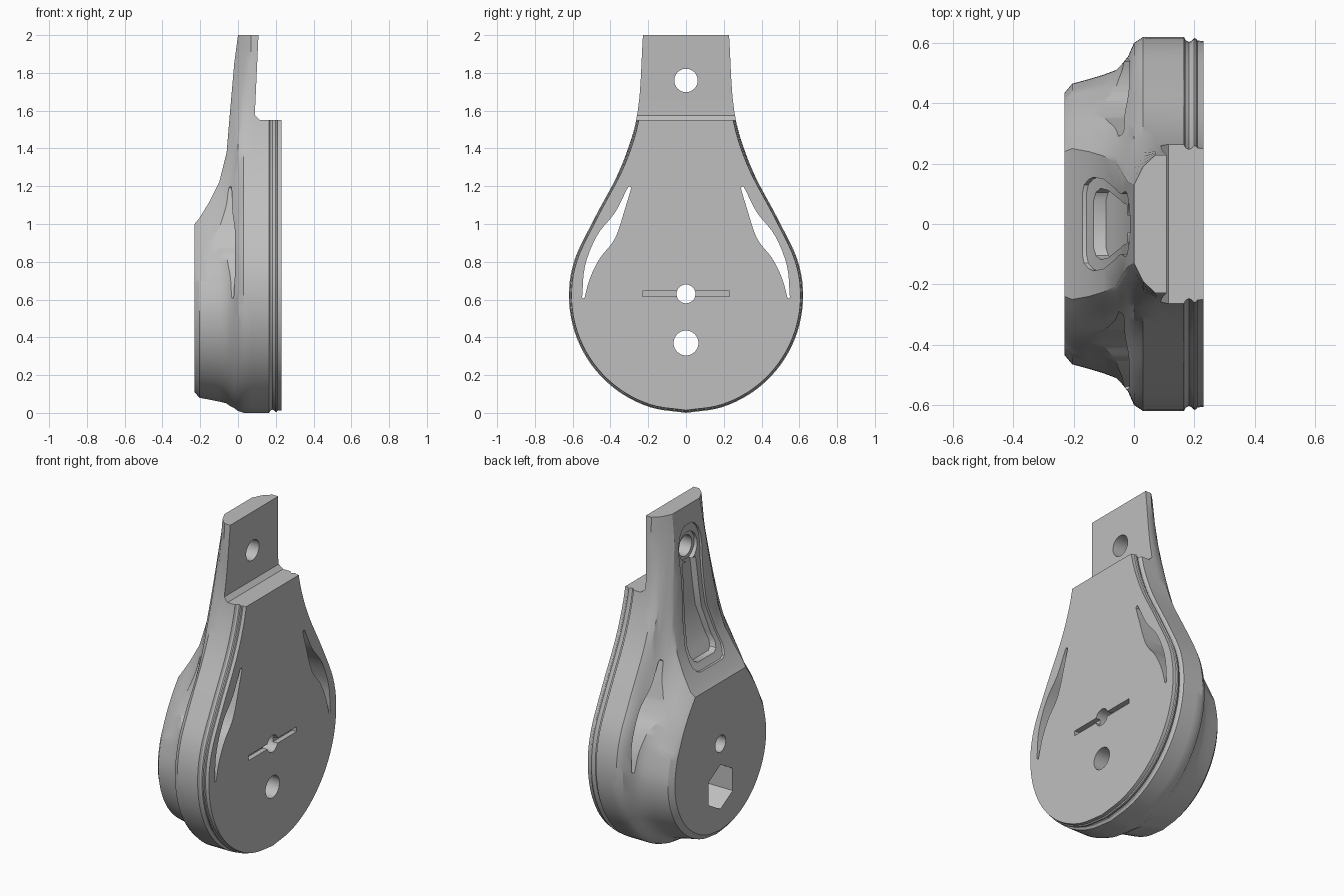
import bpy, bmesh, math
from mathutils import Vector

cube = bpy.data.objects.get("Cube")
if cube:
    bpy.data.objects.remove(cube, do_unlink=True)

grey = bpy.data.materials.new("plain grey")
grey.use_nodes = True
grey.diffuse_color = (0.52, 0.52, 0.52, 1)
grey.node_tree.nodes["Principled BSDF"].inputs["Base Color"].default_value = grey.diffuse_color


def loft(name, rings):
    """Closed solid skinned through matching rings of points."""
    bm = bmesh.new()
    rows = [[bm.verts.new(p) for p in ring] for ring in rings]
    count = len(rows[0])
    for a, b in zip(rows, rows[1:]):
        for i in range(count):
            j = (i + 1) % count
            bm.faces.new((a[i], a[j], b[j], b[i]))
    bm.faces.new(rows[0])
    bm.faces.new(rows[-1][::-1])
    bmesh.ops.recalc_face_normals(bm, faces=bm.faces)
    mesh = bpy.data.meshes.new(name)
    bm.to_mesh(mesh)
    bm.free()
    mesh.materials.append(grey)
    obj = bpy.data.objects.new(name, mesh)
    bpy.context.collection.objects.link(obj)
    return obj


def prism(name, points, x0, x1):
    """Side outline (y, z) extruded along x."""
    return loft(name, [[(x, y, z) for y, z in points] for x in (x0, x1)])


def circle(z, radius, sides=40):
    angles = [math.tau * i / sides + math.pi / 2 for i in range(sides)]
    return [(radius * math.cos(a), z + radius * math.sin(a)) for a in angles]


def smooth_path(points, steps):
    """Catmull-Rom curve through the points."""
    pts = [Vector(p) for p in points]
    pts = [2 * pts[0] - pts[1]] + pts + [2 * pts[-1] - pts[-2]]
    out = []
    for a, b, c, d in zip(pts, pts[1:], pts[2:], pts[3:]):
        for i in range(steps):
            t = i / steps
            out.append(b + (c - a) * t / 2 + (2 * a - 5 * b + 4 * c - d) * t * t / 2
                       + (3 * b - a - 3 * c + d) * t ** 3 / 2)
    return out + [pts[-2]]


def lerp_table(table, v):
    for (a, fa), (b, fb) in zip(table, table[1:]):
        if v <= b:
            return fa + (fb - fa) * (v - a) / (b - a)
    return table[-1][1]


def outline(x, radius, cz, shoulder, inset=0):
    """Teardrop contour: round bottom, curved shoulders, flat top."""
    arc = [math.radians(-90 + 18 * i) for i in range(7)]
    keys = [((radius - inset) * math.cos(a), cz + (radius - inset) * math.sin(a)) for a in arc]
    keys += [(y - inset, z) for y, z in shoulder]
    half = smooth_path(keys, 5)
    return [(x, y, z) for y, z in half] + [(x, -y, z) for y, z in half[:0:-1]]


# Contours from the raised hub to the neck: depth, radius, centre height, shoulder
layers = [
    (-.23, .435, .545, [(.39, .74), (.35, .83), (.3, .915), (.24, 1)]),
    (-.205, .465, .545, [(.415, .75), (.37, .84), (.315, .935), (.25, 1.03)]),
    (-.15, .48, .55, [(.425, .78), (.375, .89), (.31, 1), (.24, 1.12)]),
    (-.1, .495, .555, [(.435, .81), (.375, .94), (.3, 1.07), (.225, 1.22)]),
    (-.06, .51, .56, [(.45, .83), (.375, .99), (.29, 1.16), (.205, 1.38)]),
    (-.04, .53, .565, [(.46, .86), (.37, 1.04), (.275, 1.26), (.17, 1.62)]),
    (-.02, .555, .58, [(.48, .9), (.37, 1.1), (.265, 1.36), (.14, 1.85)]),
    (0, .6, .61, [(.5, .95), (.37, 1.18), (.26, 1.5), (.13, 2)]),
    (.03, .62, .62, [(.49, 1.02), (.345, 1.3), (.25, 1.6), (.19, 2)]),
]
full = (.62, .62, [(.485, 1.03), (.335, 1.32), (.255, 1.6), (.228, 2)])

# Rim with a rounded groove near the flat plate side: depth, inset
rim = [(.07, 0), (.165, 0), (.172, .012), (.182, .017), (.192, .012),
       (.199, .004), (.206, .006), (.21, .012), (.23, .014)]
rings = [outline(*layer) for layer in layers]
rings += [outline(x, *full, inset) for x, inset in rim]
body = loft("housing_body", rings)

cutters = []

# Step that thins the neck into a tab
step = [(.113, 2.1), (.09, 1.6), (.09, 1.575), (.115, 1.55), (.5, 1.55), (.5, 2.1)]
cutters.append(loft("neck_step", [[(x, y, z) for x, z in step] for y in (-1, 1)]))

# Recessed panel following the sloping back of the neck
ridge = [(layer[3][-1][1], layer[0]) for layer in layers[:8]]


def pocket(name, widths, depth):
    rows = []
    for z, w in widths:
        floor = lerp_table(ridge, z) + depth
        rows.append([(-.5, w, z), (floor, w, z), (floor, -w, z), (-.5, -w, z)])
    cutters.append(loft(name, rows))


pocket("outer_recess", [(1.085, .1), (1.095, .13), (1.12, .148), (1.15, .155), (1.22, .148),
                        (1.38, .115), (1.5, .103), (1.62, .1), (1.74, .108), (1.8, .105),
                        (1.85, .085), (1.88, .06), (1.895, .03)], .014)
pocket("inner_recess", [(1.125, .08), (1.14, .105), (1.17, .118), (1.22, .112),
                        (1.38, .08), (1.5, .07), (1.62, .065), (1.68, .06)], .055)

# Bolt holes, counterbore, hexagonal nut seat
cutters.append(prism("counterbore", circle(1.76, .085), -.5, .005))
cutters.append(prism("nut_seat", circle(.37, .134, 6), -.5, -.03))
for z, radius in ((1.76, .062), (.63, .05), (.37, .066)):
    cutters.append(prism("bolt_hole", circle(z, radius), -.6, .6))

# Shallow straight groove across the plate
cutters.append(prism("plate_groove", [(-.23, .615), (.23, .615), (.23, .645), (-.23, .645)], .2, .4))

# Curved slots, mirrored left and right
outer = [(.296, 1.2), (.312, 1.185), (.376, 1.06), (.47, .94), (.534, .78), (.55, .61)]
inner = [(.538, .605), (.508, .714), (.455, .82), (.375, .926), (.317, 1.1), (.29, 1.19)]
slot = smooth_path(outer, 5) + smooth_path(inner, 5)
for side in (1, -1):
    cutters.append(prism("side_slot", [(side * y, z) for y, z in slot], -.6, .6))

# Carve everything and discard the cutters
bpy.context.view_layer.objects.active = body
for cutter in cutters:
    cutter.hide_render = True
    mod = body.modifiers.new(cutter.name, "BOOLEAN")
    mod.operation = "DIFFERENCE"
    mod.solver = "EXACT"
    mod.object = cutter
    bpy.ops.object.modifier_apply(modifier=mod.name)
for cutter in cutters:
    bpy.data.objects.remove(cutter, do_unlink=True)

bpy.ops.object.select_all(action="DESELECT")
body.select_set(True)
bpy.ops.object.shade_smooth_by_angle(angle=math.radians(32))
